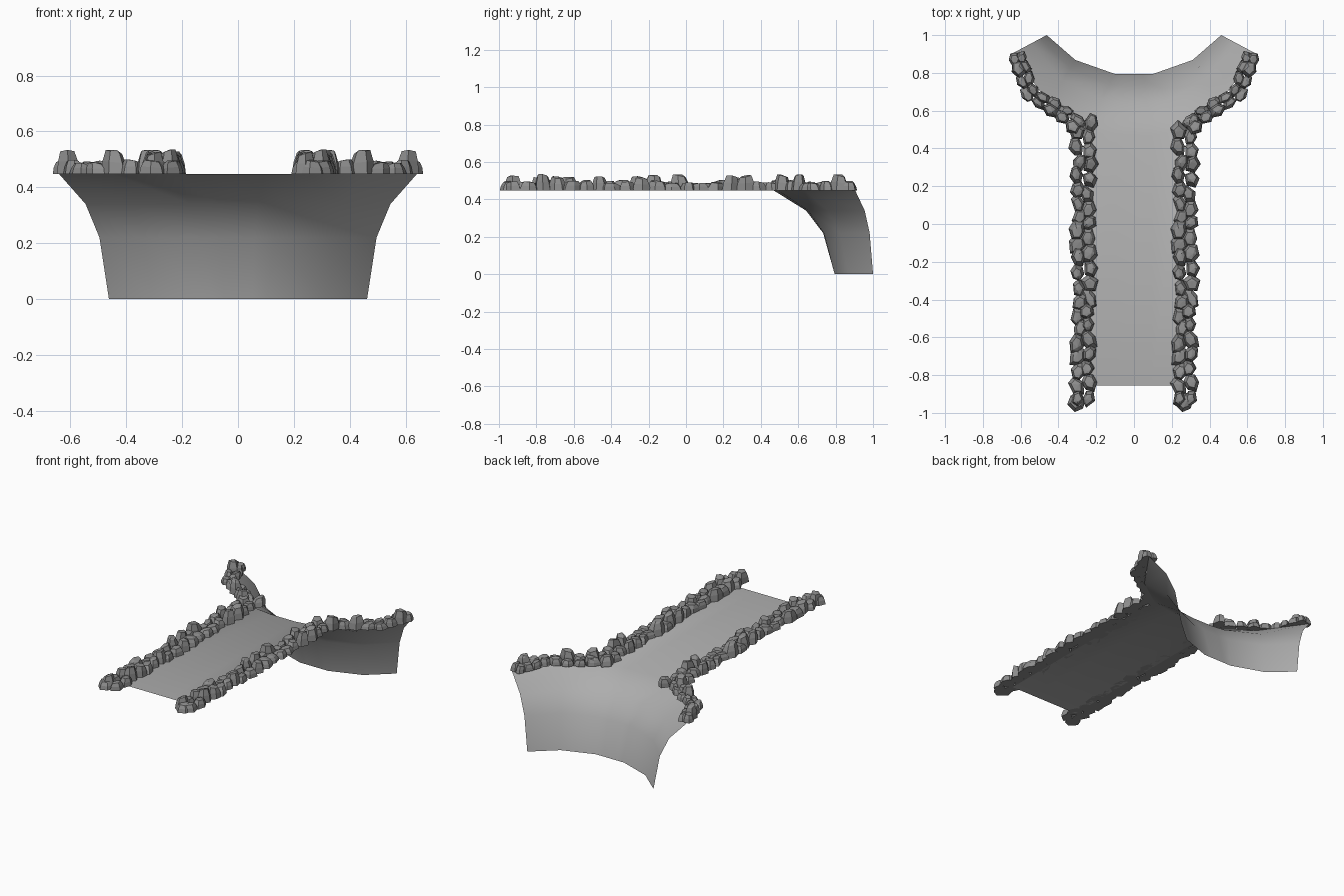
import bpy, bmesh, math, random
from mathutils import Vector

if "Cube" in bpy.data.objects:
    bpy.data.objects.remove(bpy.data.objects["Cube"])

Z = 0.447  # water level


def material(name, v):
    m = bpy.data.materials.new(name)
    m.diffuse_color = (v, v, v, 1)
    m.use_nodes = True
    m.node_tree.nodes["Principled BSDF"].inputs["Base Color"].default_value = m.diffuse_color
    return m


water_grey = material("water_grey", 0.42)
rock_grey = material("rock_grey", 0.27)


def finish(bm, name, mat, smooth=False):
    bmesh.ops.recalc_face_normals(bm, faces=bm.faces)
    me = bpy.data.meshes.new(name)
    bm.to_mesh(me)
    bm.free()
    me.materials.append(mat)
    for p in me.polygons:
        p.use_smooth = smooth
    ob = bpy.data.objects.new(name, me)
    bpy.context.collection.objects.link(ob)
    return ob


# Water: fan-shaped fall swept between a top lip and a bottom edge, plus the flat channel
lip = [(0.095, 0.47), (0.25, 0.495), (0.45, 0.635), (0.64, 0.905)]
foot = [(0.05, 0.795), (0.103, 0.795), (0.31, 0.868), (0.462, 1.0)]
steps = [(0, Z), (0.53, 0.34), (0.81, 0.22), (1, 0)]

bm = bmesh.new()
rows = []
for s, z in steps:
    half = [Vector((a[0] + (b[0] - a[0]) * s, a[1] + (b[1] - a[1]) * s, z))
            for a, b in zip(lip, foot)]
    pts = [Vector((-p.x, p.y, p.z)) for p in reversed(half)] + half
    rows.append([bm.verts.new(p) for p in pts])
for r0, r1 in zip(rows, rows[1:]):
    for i in range(len(r0) - 1):
        bm.faces.new((r0[i], r1[i], r1[i + 1], r0[i + 1]))
back = [bm.verts.new((x, -0.855, Z)) for x in (-0.25, -0.095, 0.095, 0.25)]
for i in range(3):
    bm.faces.new((back[i], back[i + 1], rows[0][i + 3], rows[0][i + 2]))
water = finish(bm, "water", water_grey, True)
if water.data.polygons[-1].normal.z < 0:  # keep the visible side outward
    water.data.flip_normals()


# Rock: irregular faceted stub with a sloping, off-centre top
def rock(bm, x, y, rx, ry, h, turn, rng):
    n = rng.choice((5, 6, 6))
    shape = [rng.uniform(0.85, 1.15) for _ in range(n)]
    lean, tilt = rng.uniform(-0.2, 0.2), rng.uniform(0, math.tau)
    c, s = math.cos(turn), math.sin(turn)
    rings = []
    for k, f in ((1.0, 0.0), (0.88, 0.5), (0.62, 0.92)):
        ring = []
        for i in range(n):
            a = math.tau * i / n
            px = rx * k * shape[i] * math.cos(a)
            py = ry * (k * shape[i] * math.sin(a) + lean * f)
            z = Z + h * f * (1 + 0.1 * math.cos(a - tilt))
            ring.append(bm.verts.new((x + px * c - py * s, y + px * s + py * c, z)))
        rings.append(ring)
    for a, b in zip(rings, rings[1:]):
        for i in range(n):
            j = (i + 1) % n
            bm.faces.new((a[i], a[j], b[j], b[i]))
    # low ridge point off to one side of the top
    top = rings[-1]
    mid = sum((v.co for v in top), Vector()) / n
    peak = mid.lerp(rng.choice(top).co, 0.5)
    peak.z = Z + h
    apex = bm.verts.new(peak)
    for i in range(n):
        bm.faces.new((top[i], top[(i + 1) % n], apex))
    bm.faces.new(rings[0][::-1])


def height(rng):
    return rng.uniform(0.07, 0.088) if rng.random() < 0.22 else rng.uniform(0.038, 0.058)


# Straight banks: two staggered rows of rocks along each side of the channel
for side, name in ((-1, "left"), (1, "right")):
    rng = random.Random(7)
    bm = bmesh.new()
    for col, start in ((-0.027, -0.925), (0.03, -0.92)):
        y = start
        while y < 0.56:
            rock(bm, side * 0.27 + col + rng.uniform(-0.013, 0.013), y,
                 rng.uniform(0.034, 0.046), rng.uniform(0.046, 0.062),
                 height(rng), rng.uniform(-0.5, 0.5), rng)
            y += rng.uniform(0.066, 0.085)
    rock(bm, side * 0.285 - 0.02, -0.94, 0.045, 0.052, 0.05, 0.3, rng)
    finish(bm, name + "_bank_rocks", rock_grey)

# Flared banks: rocks following the lip of the fall, mirrored
path = [(0.31, 0.53), (0.37, 0.585), (0.43, 0.62), (0.495, 0.655), (0.55, 0.695),
        (0.575, 0.76), (0.595, 0.825), (0.613, 0.878)]
tall = (0, 2, 6)
for side, name in ((-1, "left"), (1, "right")):
    rng = random.Random(11)
    bm = bmesh.new()
    for i, (x, y) in enumerate(path):
        a, b = path[max(i - 1, 0)], path[min(i + 1, len(path) - 1)]
        d = Vector((b[0] - a[0], b[1] - a[1])).normalized()
        turn = math.atan2(d.y, d.x) - math.pi / 2
        for o in (-0.02, 0.02):
            if i in tall and o > 0:
                rx, h = 0.042, 0.086
            else:
                rx, h = rng.uniform(0.028, 0.036), rng.uniform(0.036, 0.052)
            ry = 0.035 if i == len(path) - 1 else rng.uniform(0.042, 0.052)
            rock(bm, x + d.y * o, y - d.x * o, rx, ry, h, turn + rng.uniform(-0.3, 0.3), rng)
    for v in bm.verts:
        v.co.x *= side
    finish(bm, name + "_flare_rocks", rock_grey)
